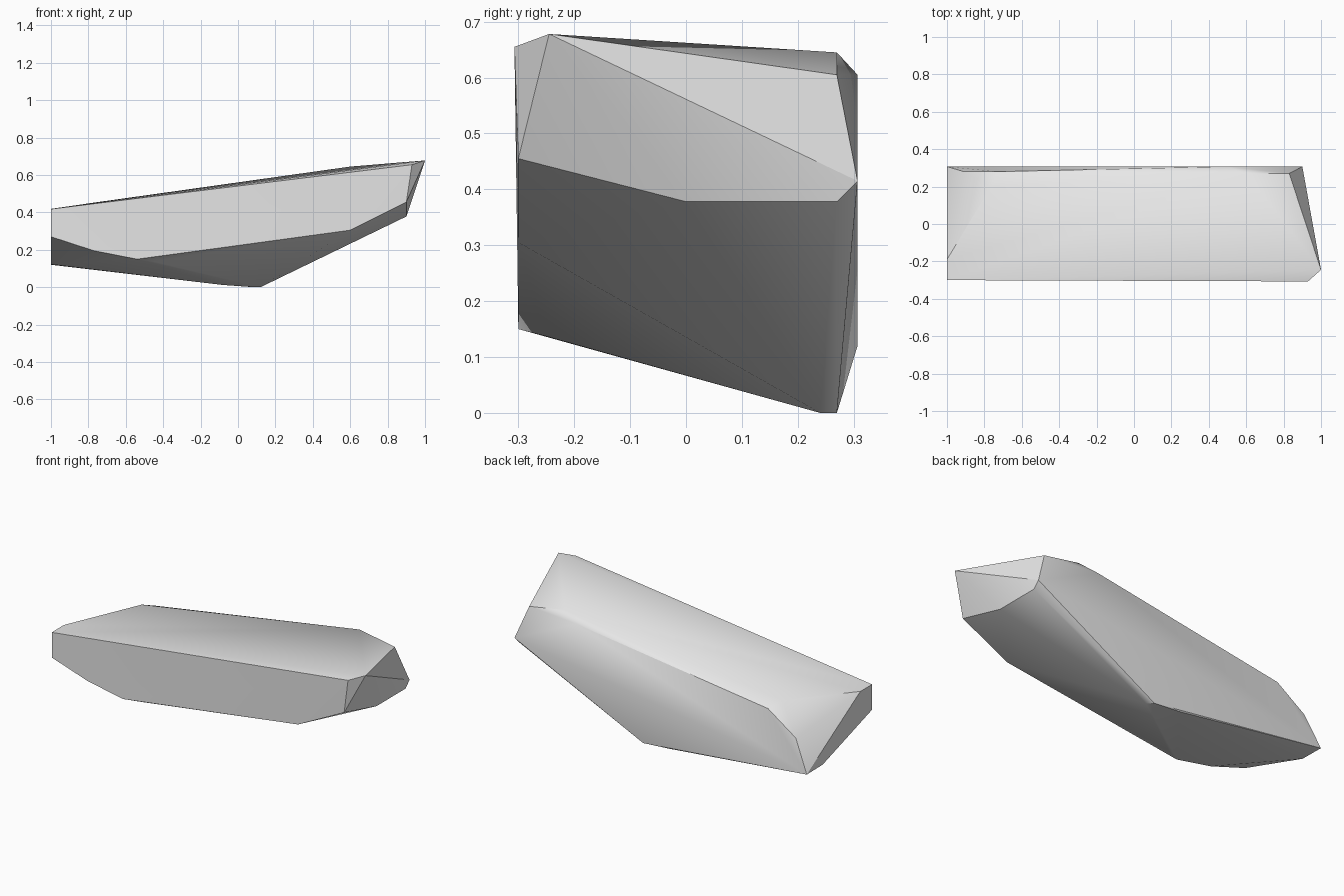
import bpy
import bmesh
import math

# Remove the default object
default = bpy.data.objects.get("Cube")
if default:
    bpy.data.objects.remove(default, do_unlink=True)


def make_material(name, rgb):
    mat = bpy.data.materials.new(name)
    colour = (*rgb, 1.0)
    mat.use_nodes = True
    mat.diffuse_color = colour
    for node in mat.node_tree.nodes:
        if node.type == "BSDF_PRINCIPLED":
            node.inputs["Base Color"].default_value = colour
    return mat


def make_hull(name, points, material):
    """Wrap a set of corner points in a closed convex solid."""
    bm = bmesh.new()
    for point in points:
        bm.verts.new(point)
    result = bmesh.ops.convex_hull(bm, input=bm.verts)
    inner = {g for g in result["geom_interior"] if isinstance(g, bmesh.types.BMVert)}
    bmesh.ops.delete(bm, geom=list(inner), context="VERTS")
    bmesh.ops.dissolve_limit(bm, angle_limit=math.radians(1),
                             verts=bm.verts, edges=bm.edges)
    bmesh.ops.recalc_face_normals(bm, faces=bm.faces)
    mesh = bpy.data.meshes.new(name)
    bm.to_mesh(mesh)
    bm.free()
    mesh.materials.append(material)
    obj = bpy.data.objects.new(name, mesh)
    bpy.context.collection.objects.link(obj)
    return obj


stone_grey = make_material("stone grey", (0.8, 0.8, 0.8))

# Flat front cliff: outline in x and z
front = [(-1, .418), (-1, .27), (-.77, .195), (-.54, .15), (.6, .305), (.9, .455)]
corners = [(x, -.3, z) for x, z in front]
corners.append((.93, -.307, .655))

# Back cliff: outer corners in x and z
back = [(.9, .415), (.5, .605), (-1, .12)]
corners += [(x, .307, z) for x, z in back]

# Bevelled rim along the back of the top
corners += [(.83, .27, .605), (.6, .27, .645), (-.73, .28, .425), (-.91, .28, .3)]

# Top slab: high tip and the sloping left end
corners += [(1, -.245, .678), (-.765, .2, .453), (-1, -.19, .419)]

# Right end: lower ledge
corners += [(.9, y, .378) for y in (0, .27)]

# Underside: keel and left end
corners += [(.12, .24, 0), (.09, .27, 0), (-.08, .27, .012),
            (-.45, -.25, .137), (-1, .16, .122)]

rock = make_hull("rock", corners, stone_grey)

# Soft shading with crisp ridges
bpy.ops.object.select_all(action="DESELECT")
bpy.context.view_layer.objects.active = rock
rock.select_set(True)
bpy.ops.object.shade_smooth_by_angle(angle=math.radians(30))
